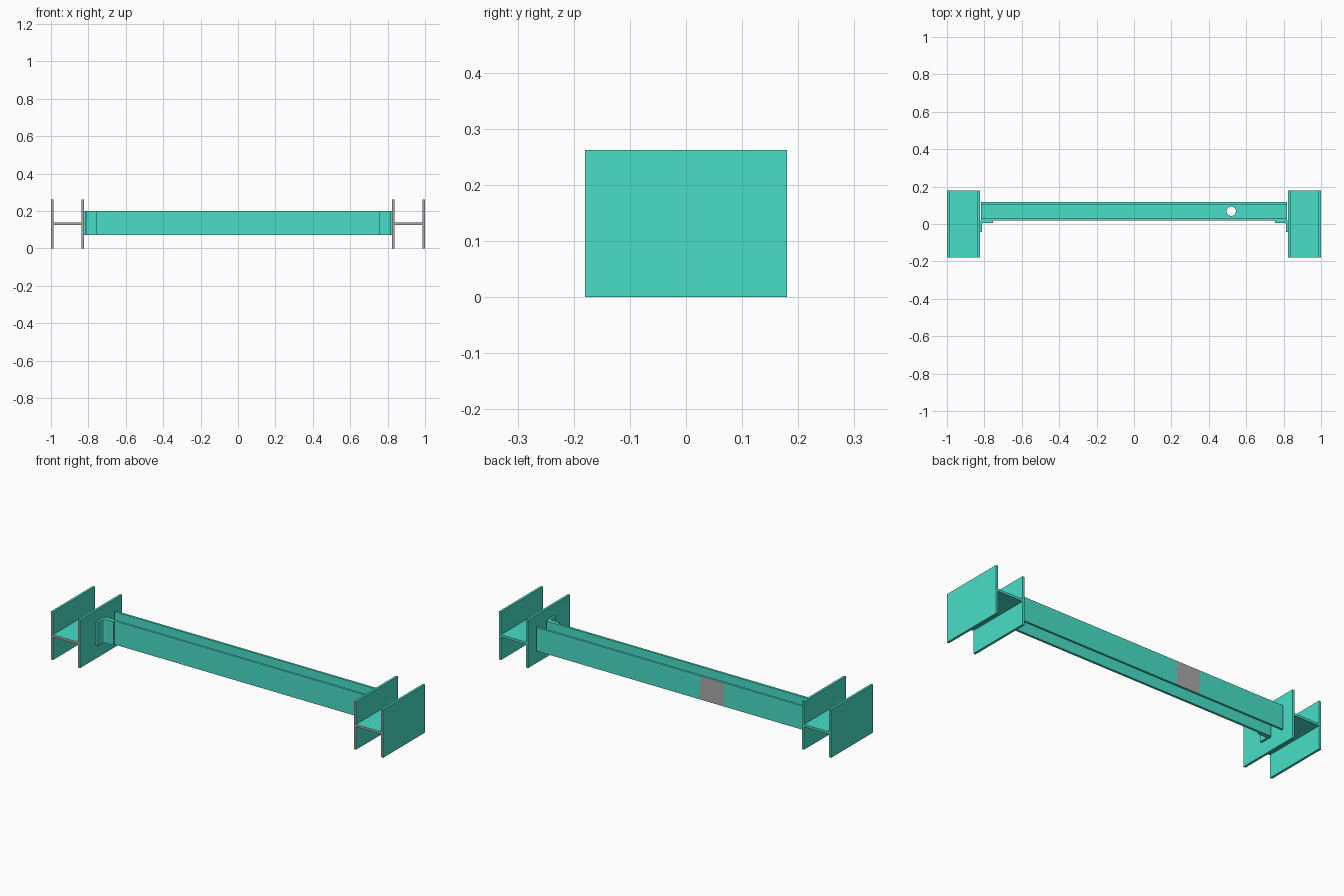
import bpy, bmesh, math
from mathutils import Vector

if "Cube" in bpy.data.objects:
    bpy.data.objects.remove(bpy.data.objects["Cube"])


def material(name, color):
    m = bpy.data.materials.new(name)
    m.diffuse_color = color
    m.use_nodes = True
    m.node_tree.nodes["Principled BSDF"].inputs["Base Color"].default_value = m.diffuse_color
    return m


TEAL = material("teal_paint", (0.065, 0.73, 0.57, 1))
GREY = material("bare_grey", (0.4, 0.4, 0.4, 1))


def prism(name, points, direction, cuts=(), grey=None):
    """Extrude a closed profile; faces accepted by grey() stay bare."""
    bm = bmesh.new()
    face = bm.faces.new([bm.verts.new(p) for p in points])
    ext = bmesh.ops.extrude_face_region(bm, geom=[face], use_keep_orig=True)
    bmesh.ops.translate(bm, vec=direction,
                        verts=[v for v in ext["geom"] if isinstance(v, bmesh.types.BMVert)])
    for x in cuts:
        bmesh.ops.bisect_plane(bm, geom=bm.verts[:] + bm.edges[:] + bm.faces[:],
                               plane_co=(x, 0, 0), plane_no=(1, 0, 0))
    bmesh.ops.recalc_face_normals(bm, faces=bm.faces[:])
    for f in bm.faces:
        if grey and grey(f.calc_center_median(), f.normal):
            f.material_index = 1
    me = bpy.data.meshes.new(name)
    bm.to_mesh(me)
    bm.free()
    me.materials.append(TEAL)
    me.materials.append(GREY)
    ob = bpy.data.objects.new(name, me)
    bpy.context.collection.objects.link(ob)
    return ob


def h_section(a0, a1, b0, b1, flange, web):
    """H outline: flanges at a0 and a1, web midway between b0 and b1."""
    m, h = (b0 + b1) / 2, web / 2
    i0, i1 = a0 + flange, a1 - flange
    return [(a0, b0), (i0, b0), (i0, m - h), (i1, m - h), (i1, b0), (a1, b0),
            (a1, b1), (i1, b1), (i1, m + h), (i0, m + h), (i0, b1), (a0, b1)]


def angle_section(t=0.012, r=0.008):
    """L outline with a rounded root, corner at the origin."""
    a, b = 0.069, 0.061
    root = [(t + r - r * math.sin(k * math.pi / 8), t + r - r * math.cos(k * math.pi / 8))
            for k in range(5)]
    return [(0, 0), (a, 0), (a, t)] + root + [(t, b), (0, b)]


# End members and angle cleats, one pair per side
for side, s in (("left", -1), ("right", 1)):
    prism(side + "_column",
          [(s * a, -0.18, b) for a, b in h_section(0.824, 1.0, 0, 0.262, 0.0125, 0.013)],
          Vector((0, 0.36, 0)), grey=lambda c, n: n.y < -0.9)
    prism(side + "_angle_cleat",
          [(s * (0.824 - a), 0.018 - b, 0.071) for a, b in angle_section()],
          Vector((0, 0, 0.129)))

# Cross beam with a bare patch on the back flange
beam = prism("cross_beam",
             [(-0.818, a, b) for a, b in h_section(0.018, 0.118, 0.071, 0.2, 0.0125, 0.01)],
             Vector((1.636, 0, 0)), cuts=(-0.307, -0.166),
             grey=lambda c, n: c.y > 0.117 and -0.307 < c.x < -0.166)

# Round hole through the web
bpy.ops.mesh.primitive_cylinder_add(vertices=32, radius=0.025, depth=0.1,
                                    location=(0.52, 0.068, 0.1355))
cutter = bpy.context.object
cutter.name = "hole_cutter"
cutter.data.materials.append(TEAL)
cutter.hide_render = True
cutter.hide_set(True)
mod = beam.modifiers.new("web_hole", "BOOLEAN")
mod.operation = "DIFFERENCE"
mod.solver = "EXACT"
mod.object = cutter
